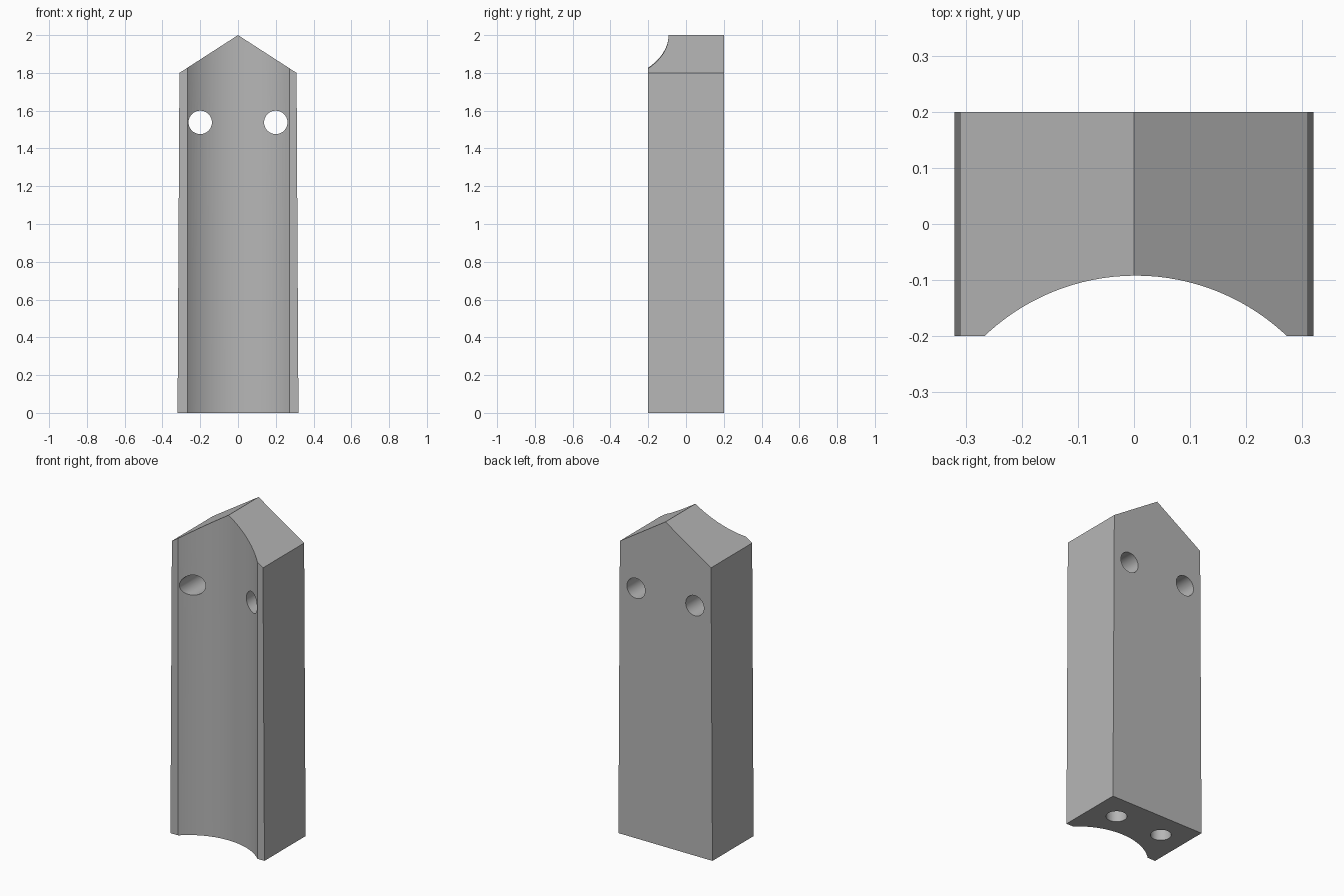
import bpy
import bmesh
from math import pi, radians

cube = bpy.data.objects.get("Cube")
if cube:
    bpy.data.objects.remove(cube, do_unlink=True)

grey = bpy.data.materials.new("plain grey")
grey.use_nodes = True
colour = (0.47, 0.47, 0.47, 1)
grey.diffuse_color = colour
grey.node_tree.nodes["Principled BSDF"].inputs["Base Color"].default_value = colour

HALF_DEPTH = 0.2


def extruded_post(name, profile):
    """Extrude an x-z outline from front to back."""
    bm = bmesh.new()
    face = bm.faces.new([bm.verts.new((x, -HALF_DEPTH, z)) for x, z in profile])
    extruded = bmesh.ops.extrude_face_region(bm, geom=[face])["geom"]
    moved = [v for v in extruded if isinstance(v, bmesh.types.BMVert)]
    bmesh.ops.translate(bm, verts=moved, vec=(0, 2 * HALF_DEPTH, 0))
    bmesh.ops.recalc_face_normals(bm, faces=bm.faces)
    mesh = bpy.data.meshes.new(name)
    bm.to_mesh(mesh)
    bm.free()
    mesh.materials.append(grey)
    obj = bpy.data.objects.new(name, mesh)
    bpy.context.collection.objects.link(obj)
    return obj


def cut_cylinder(target, name, radius, length, centre, sides, along_y=False):
    """Bore a cylinder out of the target."""
    bpy.ops.mesh.primitive_cylinder_add(
        vertices=sides, radius=radius, depth=length, location=centre,
        rotation=(pi / 2 if along_y else 0, 0, 0))
    cutter = bpy.context.object
    cutter.name = name
    cutter.hide_render = True
    cutter.data.materials.append(grey)
    mod = target.modifiers.new(name, "BOOLEAN")
    mod.operation = "DIFFERENCE"
    mod.solver = "EXACT"
    mod.object = cutter
    bpy.ops.object.select_all(action="DESELECT")
    bpy.context.view_layer.objects.active = target
    target.select_set(True)
    bpy.ops.object.modifier_apply(modifier=mod.name)
    bpy.data.objects.remove(cutter, do_unlink=True)


# Slightly tapered post with a gabled top
post = extruded_post("gabled_post", [
    (-0.32, 0), (0.32, 0), (0.31, 1.8), (0, 2), (-0.31, 1.8)])

# Long hollow down the front
cut_cylinder(post, "front_groove", 0.391, 3, (0.003, -0.483, 1), 128)

# Through holes near the top, and blind dowel holes in the foot
for side in (-1, 1):
    cut_cylinder(post, "through_hole", 0.062, 1, (side * 0.2, 0, 1.538), 48, True)
    cut_cylinder(post, "foot_hole", 0.058, 0.6, (side * 0.16, 0.04, 0), 48)

bpy.ops.object.shade_smooth_by_angle(angle=radians(25))
